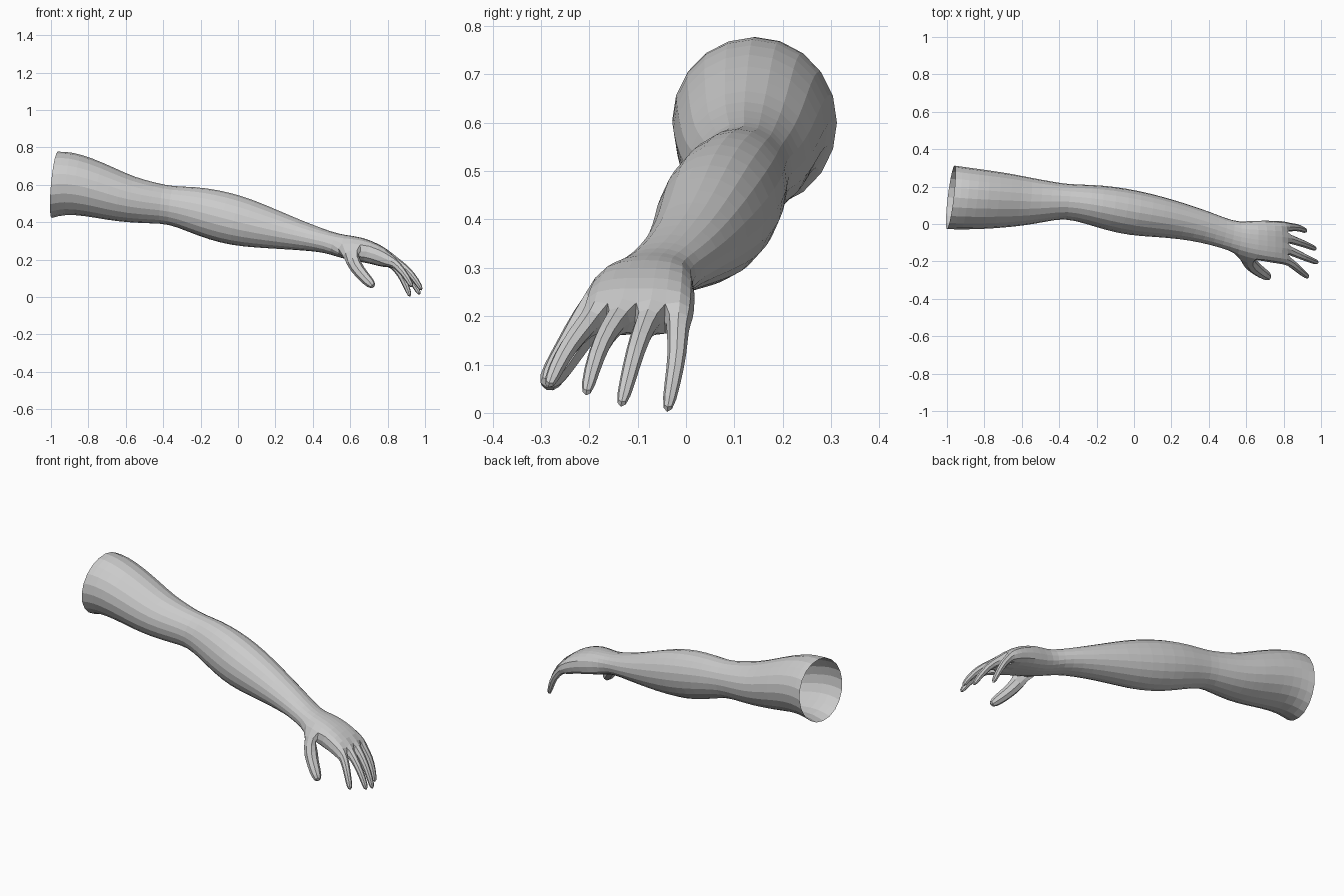
import bpy, bmesh, math
from mathutils import Vector

bm = bmesh.new()

# arm and palm sections: x, y min, y max, z min, z max, squareness, lean in y, lean in z
SECTIONS = [
    (-0.98, -.03, .315, .42, .78, 0, .12, .09),
    (-0.91, -.032, .305, .44, .78, 0, .12, .09),
    (-0.80, -.03, .29, .432, .747, 0, .12, .12),
    (-0.68, -.022, .272, .41, .692, 0, .12, .15),
    (-0.57, -.01, .25, .397, .642, 0, .12, .15),
    (-0.45, .012, .228, .392, .612, 0, .12, .12),
    (-0.36, .03, .213, .39, .592, 0, .12, .12),
    (-0.25, .002, .212, .348, .592, 0, .14, .15),
    (-0.13, -.035, .203, .305, .575, 0, .16, .2),
    (0.00, -.063, .18, .274, .54, 0, .2, .25),
    (0.13, -.07, .147, .262, .49, 0, .25, .25),
    (0.26, -.08, .108, .255, .435, 0, .25, .25),
    (0.38, -.1, .068, .247, .388, 0, .25, .25),
    (0.48, -.128, .03, .238, .35, .2, .2, .3),
    (0.55, -.155, .012, .215, .33, .5, .1, .35),
    (0.64, -.19, .02, .195, .32, .8, 0, .4),
    (0.74, -.21, .02, .18, .278, 1, 0, .45),
    (0.805, -.218, .018, .155, .235, 1, 0, .5),
]


def ring(x, y0, y1, z0, z1, sq, ly, lz):
    # ten points: five across the top, five back along the bottom
    pts = []
    for i in range(10):
        j = i if i < 5 else 9 - i
        a = math.radians(18 + 36 * j)
        cy = (1 - sq) * -math.cos(a) / .952 + sq * (j - 2) / 2
        cz = (1 - sq) * math.sin(a) / .952 + sq * (.75 if j in (0, 4) else 1.03)
        dy = cy * (y1 - y0) / 2
        dz = cz * (z1 - z0) / 2 * (1 if i < 5 else -1)
        pts.append(bm.verts.new((x + ly * dy + lz * dz, (y0 + y1) / 2 + dy, (z0 + z1) / 2 + dz)))
    return pts


def bridge(a, b, skip=()):
    n = len(a)
    for i in range(n):
        if i not in skip:
            bm.faces.new((a[i], a[(i + 1) % n], b[(i + 1) % n], b[i]))


def digit(base, path, radii, across):
    # four-sided digit grown from a base quad: top-left, top-right, bottom-right, bottom-left
    last = base
    pts = [Vector(p) for p in path]
    for k, (p, r) in enumerate(zip(pts, radii)):
        d = (pts[min(k + 1, len(pts) - 1)] - pts[max(k - 1, 0)]).normalized()
        side = Vector(across)
        side = (side - d * side.dot(d)).normalized()
        up = d.cross(side)
        new = [bm.verts.new(p + side * (s * r) + up * (u * r))
               for s, u in ((-1, 1), (1, 1), (1, -1), (-1, -1))]
        bridge(last, new)
        last = new
    bm.faces.new(last)


rings = [ring(*s) for s in SECTIONS]
THUMB = 14                                   # section pair that carries the thumb
for k in range(len(rings) - 1):
    bridge(rings[k], rings[k + 1], (9,) if k == THUMB else ())

# fingers, index to little
FINGERS = [
    [(.84, -.208, .180), (.88, -.243, .138), (.912, -.270, .09), (.933, -.286, .05)],
    [(.85, -.150, .185), (.91, -.177, .142), (.955, -.196, .085), (.985, -.208, .032)],
    [(.85, -.086, .180), (.905, -.105, .128), (.945, -.121, .065), (.975, -.136, .008)],
    [(.83, -.018, .175), (.87, -.017, .125), (.90, -.028, .06), (.922, -.040, -.003)],
]
end = rings[-1]
for j, path in enumerate(FINGERS):
    digit([end[j], end[j + 1], end[8 - j], end[9 - j]], path, (.025, .021, .018, .013), (0, 1, 0))

# thumb
a, b = rings[THUMB], rings[THUMB + 1]
digit([a[0], b[0], b[9], a[9]],
      [(.615, -.205, .185), (.65, -.238, .135), (.69, -.266, .09), (.73, -.292, .05)],
      (.043, .035, .033, .022), (1, 0, .6))

bmesh.ops.recalc_face_normals(bm, faces=bm.faces)
mesh = bpy.data.meshes.new("arm")
bm.to_mesh(mesh)
bm.free()
arm = bpy.data.objects.new("arm", mesh)
bpy.context.collection.objects.link(arm)
sub = arm.modifiers.new("rounding", 'SUBSURF')
sub.levels = sub.render_levels = 1
